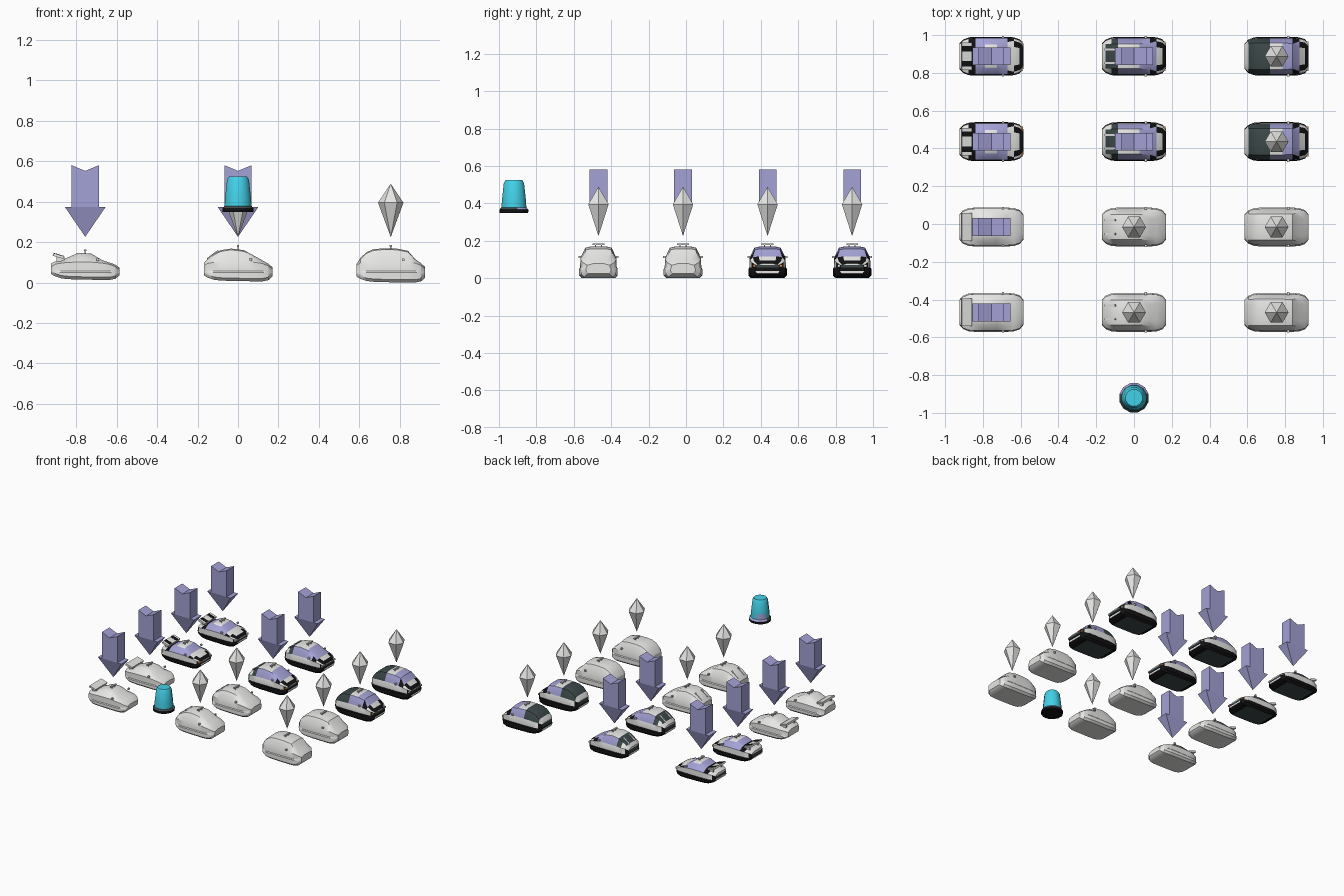
import bpy, bmesh, math
from mathutils import Matrix

if "Cube" in bpy.data.objects:
    bpy.data.objects.remove(bpy.data.objects["Cube"])

def material(name, r, g, b):
    m = bpy.data.materials.new(name)
    m.diffuse_color = (r, g, b, 1)
    m.use_nodes = True
    m.node_tree.nodes["Principled BSDF"].inputs["Base Color"].default_value = m.diffuse_color
    return m

GREY, BLACK, LILAC, TEAL, ORANGE, CYAN = range(6)
MATS = [material("light_grey", .8, .8, .79), material("black", .006, .006, .007),
        material("lilac", .37, .36, .67), material("dark_teal", .045, .065, .065),
        material("orange", .75, .27, .09), material("cyan", .06, .68, .86)]

def finish(bm, name):
    bmesh.ops.recalc_face_normals(bm, faces=bm.faces)
    me = bpy.data.meshes.new(name)
    bm.to_mesh(me)
    bm.free()
    for m in MATS:
        me.materials.append(m)
    return me

def place(me, name, loc):
    ob = bpy.data.objects.new(name, me)
    ob.location = loc
    bpy.context.collection.objects.link(ob)
    return ob

def box(bm, c, s, mat, tilt=0):
    M = Matrix.Translation(c) @ Matrix.Rotation(tilt, 4, 'Y') @ Matrix.Diagonal((*s, 1))
    vs = bmesh.ops.create_cube(bm, size=1, matrix=M)["verts"]
    for f in {f for v in vs for f in v.link_faces}:
        f.material_index = mat

def lathe(bm, rings, n, phase=0):
    """Stack of n-sided rings (radius, z, material of the band above)."""
    loops = []
    for r, z, _ in rings:
        loops.append([bm.verts.new((r * math.cos(phase + 2 * math.pi * i / n),
                                    r * math.sin(phase + 2 * math.pi * i / n), z)) for i in range(n)])
    for a, b, (_, _, m) in zip(loops, loops[1:], rings):
        for i in range(n):
            j = (i + 1) % n
            bm.faces.new((a[i], a[j], b[j], b[i])).material_index = m
    bm.faces.new(loops[0][::-1]).material_index = rings[0][2]
    bm.faces.new(loops[-1]).material_index = rings[-1][2]

# Shared car stations along the length (front is +x)
XS = [-.169, -.15, -.12, -.085, -.035, .03, .085, .12, .15, .17]
WIDTH = [.068, .088, .1, .103, .103, .103, .103, .1, .09, .066]
LIFT = [.03, .018, .008, .004, .002, .001, 0, 0, .006, .024]
BELT = [.082, .095, .1, .104, .105, .105, .1, .094, .082, .068]

# Per car: base height, top line, top half width, rear glass, windshield segments
CARS = {
    "coupe": dict(base=.013, top=[.095, .104, .108, .125, .147, .143, .11, .099, .088, .073],
                  half=[.055, .07, .07, .062, .062, .062, .075, .082, .072, .052],
                  rear=(2, 3), wind=(5,), belt=-.004),
    "sedan": dict(base=.006, top=[.095, .118, .142, .16, .168, .16, .13, .11, .093, .076],
                  half=[.055, .064, .066, .066, .066, .066, .07, .08, .072, .052],
                  rear=(1, 2), wind=(5, 6), belt=0),
    "van": dict(base=0, top=[.092, .122, .15, .165, .169, .168, .157, .117, .095, .077],
                half=[.055, .068, .07, .07, .07, .07, .068, .078, .072, .052],
                rear=(1, 2, 3), wind=(5, 6), belt=.002),
}

def paint(kind, car, k, i):
    """Colour of a body face from its height band k and length segment i."""
    if k <= 2:
        return BLACK
    if k == 3:
        return BLACK if i in (0, 8) else GREY
    if k == 4:
        if i in (1, 2, 3) and kind == "van" or i == 2 and kind == "sedan":
            return TEAL
        return LILAC if 3 <= i <= 5 else BLACK if i in (2, 6) else GREY
    if i in car["rear"]:
        return TEAL if kind != "coupe" else (BLACK if i == 2 else LILAC)
    if i in car["wind"]:
        return LILAC
    return BLACK if i == 8 or (i == 7 and k == 5) else GREY

def car_mesh(kind, painted, lamp):
    c, bm = CARS[kind], bmesh.new()
    rings = []
    for x, w, lift, belt, top, h in zip(XS, WIDTH, LIFT, BELT, c["top"], c["half"]):
        zb = c["base"] + lift
        half = [(w * .85, zb), (w, zb + .014), (w, .05), (w * .95, .056),
                (w * .94, belt + c["belt"]), (h, top - .006), (h * .6, top)]
        pts = half + [(-y, z) for y, z in reversed(half)]
        rings.append([bm.verts.new((x, y, z)) for y, z in pts])
    col = lambda m: m if painted else GREY
    # body skin
    for i, (a, b) in enumerate(zip(rings, rings[1:])):
        for k in range(14):
            f = bm.faces.new((a[k], a[(k + 1) % 14], b[(k + 1) % 14], b[k]))
            under = TEAL if 2 <= i <= 6 else BLACK
            f.material_index = col(under if k == 13 else paint(kind, c, min(k, 12 - k), i))
    # nose and tail caps in horizontal strips
    for r in (rings[0], rings[-1]):
        for k in range(6):
            f = bm.faces.new((r[k], r[k + 1], r[12 - k], r[13 - k]))
            f.material_index = col(GREY if k == 0 else BLACK if k < 3 else TEAL if k == 3 else GREY)
    # mirrors
    for s in (-1, 1):
        box(bm, (.062, s * .1, .113), (.012, .014, .012), GREY)
        if painted:  # front lamps
            box(bm, (.161, s * .066, .066), (.014, .026, .012), lamp)
    # roof bar on two stubs
    rz = max(c["top"])
    box(bm, (0, 0, rz + .013), (.012, .062, .009), GREY)
    for s in (-1, 1):
        box(bm, (0, s * .016, rz + .003), (.005, .006, .016), GREY)
    if kind == "coupe":  # rear wing
        box(bm, (-.132, 0, .131), (.056, .146, .014), GREY, .3)
        for s in (-1, 1):
            box(bm, (-.122, s * .05, .112), (.04, .01, .034), GREY)
            if painted:
                box(bm, (-.132, s * .04, .1325), (.055, .028, .014), BLACK, .3)
    if kind == "sedan":  # tail fins
        for s in (-1, 1):
            box(bm, (-.125, s * .036, .137), (.07, .01, .008), GREY, -.65)
    return finish(bm, kind + "_body")

def arrow_mesh():
    bm = bmesh.new()
    d = .047
    # shaft with a notched top, extruded front to back
    prof = [(-.067, .374), (.067, .374), (.067, .58), (0, .552), (-.067, .58)]
    f = bm.faces.new([bm.verts.new((x, -d, z)) for x, z in prof])
    ext = bmesh.ops.extrude_face_region(bm, geom=[f])["geom"]
    for v in ext:
        if isinstance(v, bmesh.types.BMVert):
            v.co.y = d
    # pyramid head
    base = [bm.verts.new((x, y, .374)) for x, y in ((-.101, -d), (.101, -d), (.101, d), (-.101, d))]
    tip = bm.verts.new((0, 0, .226))
    bm.faces.new(base)
    for i in range(4):
        bm.faces.new((base[i], base[(i + 1) % 4], tip))
    for f in bm.faces:
        f.material_index = LILAC
    return finish(bm, "arrow")

def marker_mesh():
    bm = bmesh.new()
    lathe(bm, [(.0005, .226, GREY), (.063, .395, GREY), (.0005, .488, GREY)], 6)
    return finish(bm, "diamond_marker")

arrow, marker = arrow_mesh(), marker_mesh()
ROWS = [-.468, -.016, .436, .888]
bodies = []
for kind, x in zip(CARS, (-.755, 0, .755)):
    for r, y in enumerate(ROWS):
        me = car_mesh(kind, r > 1, ORANGE if r == 2 else GREY)
        bodies.append(place(me, f"{kind}_car_{r}", (x, y, 0)))
        if kind == "coupe" or (kind == "sedan" and r > 1):
            place(arrow, f"arrow_{kind}_{r}", (x, y, 0))
        else:
            place(marker, f"diamond_marker_{kind}_{r}", (x, y, 0))

# warning beacon
bm = bmesh.new()
lathe(bm, [(.079, .348, BLACK), (.08, .366, TEAL), (.069, .379, CYAN), (.066, .42, CYAN),
           (.056, .508, CYAN), (.046, .524, CYAN)], 12, math.pi / 12)
for f in bm.faces:  # lilac glow on the back left of the skirt
    c = f.calc_center_median()
    if c.y > .01 and (.367 < c.z < .38 or .38 < c.z < .41 and c.x < -.01):
        f.material_index = LILAC
bodies.append(place(finish(bm, "beacon"), "beacon", (0, -.92, 0)))

# smooth car bodies and beacon, keep creases
for ob in bodies:
    ob.select_set(True)
bpy.context.view_layer.objects.active = bodies[0]
bpy.ops.object.shade_smooth_by_angle(angle=math.radians(31))
